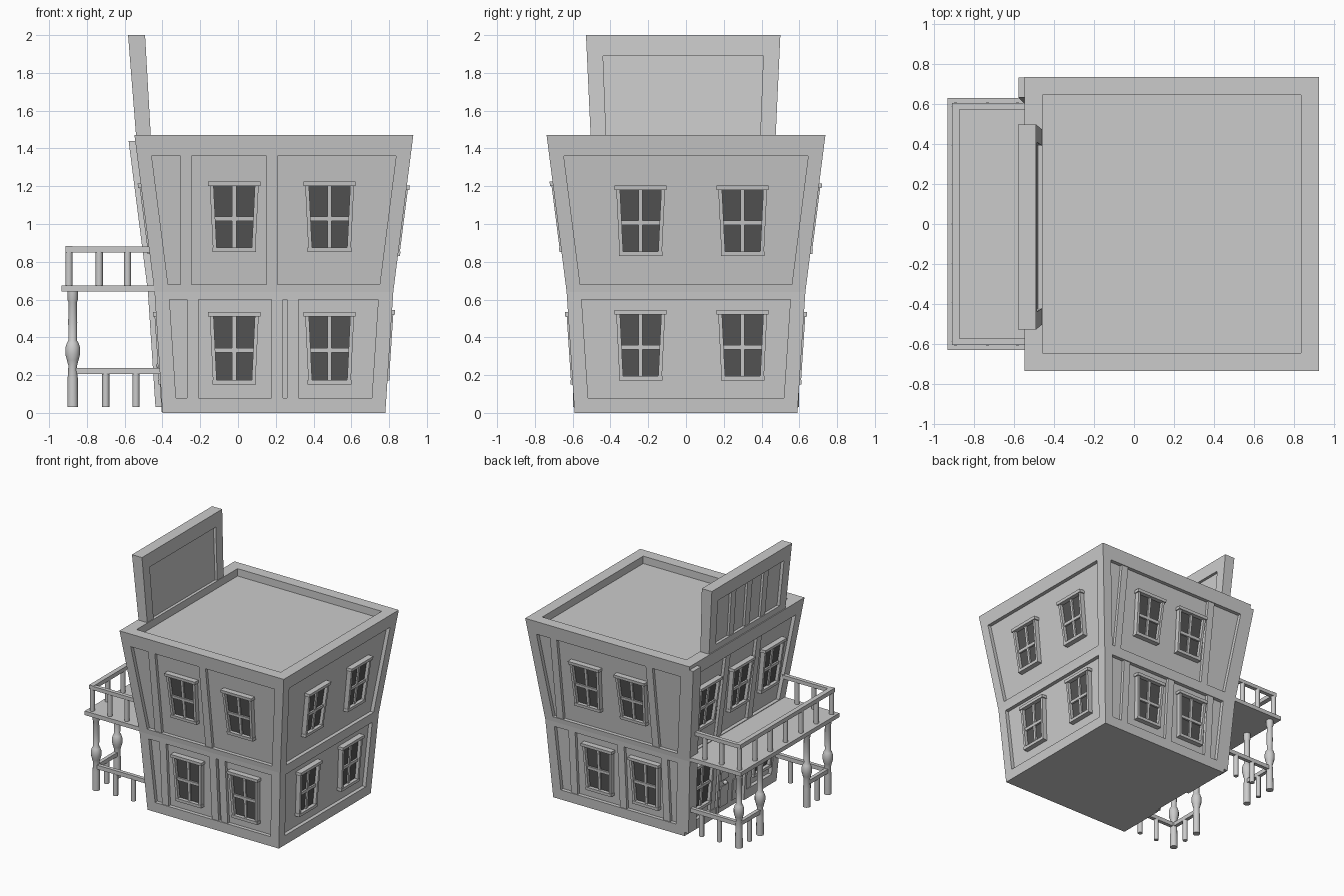
import bpy, bmesh, math
from mathutils import Vector

if "Cube" in bpy.data.objects:
    bpy.data.objects.remove(bpy.data.objects["Cube"])

CX = 0.19          # house centre in x
REC = -0.03        # depth of recessed wall panels
FRONT, RIGHT, BACK, LEFT = range(4)
NORMALS = [(0, -1), (1, 0), (0, 1), (-1, 0)]

pane_mat = bpy.data.materials.new("dark_pane")
pane_mat.diffuse_color = (0.09, 0.09, 0.09, 1)
pane_mat.use_nodes = True
pane_mat.node_tree.nodes["Principled BSDF"].inputs["Base Color"].default_value = pane_mat.diffuse_color


def half(z):
    """Half width of the flaring house at height z."""
    return 0.59 + 0.042 * z / 0.64 if z < 0.64 else 0.632 + 0.106 * (z - 0.64) / 0.83


def wall(side, u, z, d=0.0):
    """Point on a wall: u along it, z up, d outward."""
    nx, ny = NORMALS[side]
    r = half(z) + d
    return Vector((CX + nx * r - ny * u, ny * r + nx * u, z))


def finish(bm, name, mat=None, smooth=False):
    bmesh.ops.recalc_face_normals(bm, faces=bm.faces)
    me = bpy.data.meshes.new(name)
    bm.to_mesh(me)
    bm.free()
    ob = bpy.data.objects.new(name, me)
    bpy.context.collection.objects.link(ob)
    if mat:
        me.materials.append(mat)
    if smooth:
        bpy.ops.object.select_all(action='DESELECT')
        ob.select_set(True)
        bpy.context.view_layer.objects.active = ob
        bpy.ops.object.shade_smooth_by_angle(angle=math.radians(40))
    return ob


def hexa(bm, a, b):
    """Solid between two matching quads."""
    va, vb = [bm.verts.new(p) for p in a], [bm.verts.new(p) for p in b]
    bm.faces.new(va)
    bm.faces.new(vb[::-1])
    for i in range(4):
        j = (i + 1) % 4
        bm.faces.new((va[i], vb[i], vb[j], va[j]))


def slab(bm, side, quad, d0, d1):
    hexa(bm, [wall(side, u, z, d0) for u, z in quad], [wall(side, u, z, d1) for u, z in quad])


def rect(u0, u1, z0, z1):
    return [(u0, z0), (u1, z0), (u1, z1), (u0, z1)]


def box(bm, x0, x1, y0, y1, z0, z1):
    q = [(x0, y0), (x1, y0), (x1, y1), (x0, y1)]
    hexa(bm, [(x, y, z0) for x, y in q], [(x, y, z1) for x, y in q])


def lathe(bm, x, y, profile, n=12):
    rings = [[bm.verts.new((x + r * math.cos(2 * math.pi * i / n), y + r * math.sin(2 * math.pi * i / n), z))
              for i in range(n)] for r, z in profile]
    bm.faces.new(rings[0])
    bm.faces.new(rings[-1])
    for a, b in zip(rings, rings[1:]):
        for i in range(n):
            j = (i + 1) % n
            bm.faces.new((a[i], a[j], b[j], b[i]))


# House shell with recessed wall panels and sunken roof
bm = bmesh.new()
for s in range(4):
    for z0, z1, p0, p1 in [(0, 0.64, 0.08, 0.60), (0.64, 1.47, 0.68, 1.36)]:
        def loop(a, b, m, d):
            return [bm.verts.new(wall(s, k * (half(z) - m), z, d)) for k, z in ((-1, a), (1, a), (1, b), (-1, b))]
        outer, inner = loop(z0, z1, 0, 0), loop(p0, p1, 0.077, 0)
        deep = loop(p0, p1, 0.077, REC)
        for a, b in ((outer, inner), (inner, deep)):
            for i in range(4):
                j = (i + 1) % 4
                bm.faces.new((a[i], a[j], b[j], b[i]))
        bm.faces.new(deep)


def square(r, z):
    return [bm.verts.new((CX + sx * r, sy * r, z)) for sx, sy in ((-1, -1), (1, -1), (1, 1), (-1, 1))]


rim = [square(half(1.47), 1.47), square(0.6475, 1.47), square(0.6475, 1.41)]
for a, b in zip(rim, rim[1:]):
    for i in range(4):
        j = (i + 1) % 4
        bm.faces.new((a[i], a[j], b[j], b[i]))
bm.faces.new(rim[2])
bm.faces.new(square(half(0), 0))
bmesh.ops.remove_doubles(bm, verts=bm.verts, dist=0.0005)
house = finish(bm, "house_body")

# Doorway notch through the base band
bm = bmesh.new()
box(bm, -0.6, -0.372, -0.19, 0.19, -0.1, 0.095)
cutter = finish(bm, "doorway_cutter")
cutter.hide_render = True
cutter.hide_viewport = True
cut = house.modifiers.new("doorway", 'BOOLEAN')
cut.operation, cut.object, cut.solver = 'DIFFERENCE', cutter, 'EXACT'

# Vertical timber studs: side, storey, u positions
bm = bmesh.new()
studs = [(FRONT, 1, (-0.465, -0.01)), (FRONT, 0, (-0.43, 0.018, 0.1)),
         (BACK, 1, (-0.50, 0.36)), (BACK, 0, (-0.40, 0.04, 0.43)),
         (LEFT, 1, (-0.21, 0.19)), (LEFT, 0, (-0.23, 0.23))]
for side, storey, us in studs:
    z0, z1 = ((0.08, 0.60), (0.68, 1.36))[storey]
    for u in us:
        slab(bm, side, rect(u - 0.03, u + 0.03, z0, z1), REC - 0.01, -0.006)
# Proud corner board at the back of the porch side
for z0, z1 in ((0.03, 0.64), (0.64, 1.44)):
    slab(bm, LEFT, [(-half(z0), z0), (0.1 - half(z0), z0), (0.1 - half(z1), z1), (-half(z1), z1)], -0.01, 0.035)
finish(bm, "timber_studs")

# Tapered four-pane windows
frames, panes = bmesh.new(), bmesh.new()


def window(side, u, z0, z1, wb=0.112, wt=0.13):
    t, d = 0.02, 0.008
    for k in (-1, 1):
        slab(frames, side, [(u + k * wb, z0), (u + k * (wb - t), z0), (u + k * (wt - t), z1), (u + k * wt, z1)], REC - 0.01, d)
    slab(frames, side, rect(u - wb - 0.004, u + wb + 0.004, z0 - 0.004, z0 + t), REC - 0.01, d + 0.003)
    slab(frames, side, rect(u - wt - 0.008, u + wt + 0.008, z1 - t, z1 + 0.004), REC - 0.01, d + 0.008)
    zm = (z0 + z1) / 2 - 0.01
    slab(frames, side, rect(u - 0.011, u + 0.011, z0, z1), REC - 0.01, -0.006)
    slab(frames, side, rect(u - wb, u + wb, zm - 0.012, zm + 0.012), REC - 0.01, -0.004)
    slab(panes, side, [(u - wb + 0.01, z0 + 0.01), (u + wb - 0.01, z0 + 0.01),
                       (u + wt - 0.01, z1 - 0.01), (u - wt + 0.01, z1 - 0.01)], REC - 0.01, -0.018)


for side, us, z0, z1 in [(FRONT, (-0.21, 0.295), 0.155, 0.53), (FRONT, (-0.21, 0.295), 0.855, 1.22),
                         (RIGHT, (-0.24, 0.30), 0.175, 0.54), (RIGHT, (-0.24, 0.30), 0.835, 1.20),
                         (BACK, (-0.17, 0.25), 0.155, 0.53), (BACK, (-0.23, 0.18), 0.845, 1.21),
                         (LEFT, (-0.385, 0.385), 0.155, 0.53), (LEFT, (-0.42, 0, 0.40), 0.845, 1.21)]:
    for u in us:
        window(side, u, z0, z1)
finish(frames, "window_frames")
finish(panes, "window_panes", pane_mat)

# Front door with casing, raised panels and knob
bm = bmesh.new()
slab(bm, LEFT, rect(-0.17, 0.17, 0.005, 0.50), REC - 0.01, -0.018)
for k in (-1, 1):
    slab(bm, LEFT, rect(k * 0.165, k * 0.19, 0.005, 0.52), REC - 0.01, 0.004)
    for z0, z1 in ((0.05, 0.22), (0.27, 0.45)):
        slab(bm, LEFT, rect(k * 0.03, k * 0.13, z0, z1), -0.02, -0.01)
slab(bm, LEFT, rect(-0.195, 0.195, 0.495, 0.525), REC - 0.01, 0.006)
finish(bm, "porch_door")
bpy.ops.mesh.primitive_uv_sphere_add(segments=12, ring_count=8, radius=0.017, location=wall(LEFT, -0.09, 0.25, 0.0))
bpy.context.object.name = "door_knob"
bpy.ops.object.shade_smooth_by_angle()

# Leaning false-front board above the roof
bm = bmesh.new()


def lean(y, z, k):
    """Point on the board: y at its foot, k = 0 outer face to 1 inner face."""
    f = (z - 1.47) / 0.53
    return (-0.54 - 0.042 * f + k * (0.078 + 0.012 * f), (y * (1 + 0.05 * f)) - 0.015, z)


def board(y0, y1, z0, z1, k0, k1):
    q = rect(y0, y1, z0, z1)
    hexa(bm, [lean(y, z, k0) for y, z in q], [lean(y, z, k1) for y, z in q])


board(-0.45, 0.45, 1.41, 1.95, 0.3, 0.75)
for a, b in ((-0.49, -0.408), (0.408, 0.49)):
    board(a, b, 1.41, 2.0, 0, 1)
board(-0.41, 0.41, 1.89, 2.0, 0, 1)
board(-0.41, 0.41, 1.41, 1.52, 0, 0.5)
for y in (-0.2, 0.0, 0.2):
    board(y - 0.03, y + 0.03, 1.5, 1.9, 0.08, 0.5)
finish(bm, "false_front")

# Balcony floor and rails
bm = bmesh.new()
box(bm, -0.935, -0.44, -0.632, 0.632, 0.642, 0.675)
for k in (-1, 1):
    box(bm, -0.875, -0.46, *sorted((k * 0.575, k * 0.607)), 0.85, 0.88)
    box(bm, -0.875, -0.41, *sorted((k * 0.555, k * 0.585)), 0.205, 0.238)
    box(bm, -0.89, -0.86, *sorted((k * 0.30, k * 0.585)), 0.205, 0.238)
box(bm, -0.913, -0.875, -0.607, 0.607, 0.85, 0.883)
finish(bm, "balcony_floor_and_rails")

# Balusters
bm = bmesh.new()
for k in (-1, 1):
    for x in (-0.735, -0.585):
        lathe(bm, x, k * 0.591, [(0.019, 0.67), (0.019, 0.855)], 10)
    for x in (-0.70, -0.54):
        lathe(bm, x, k * 0.57, [(0.019, 0.03), (0.019, 0.21)], 10)
    lathe(bm, -0.875, k * 0.435, [(0.019, 0.03), (0.019, 0.21)], 10)
for i in range(7):
    lathe(bm, -0.895, -0.591 + i * 0.197, [(0.019, 0.67), (0.019, 0.855)], 10)
finish(bm, "balusters", smooth=True)

# Turned porch columns
bm = bmesh.new()
profile = [(0.029, 0.03), (0.027, 0.18), (0.023, 0.25), (0.031, 0.28), (0.039, 0.31), (0.039, 0.345),
           (0.031, 0.37), (0.022, 0.385), (0.024, 0.48), (0.022, 0.585), (0.028, 0.60), (0.028, 0.65)]
for y in (-0.57, -0.30, 0.30, 0.57):
    lathe(bm, -0.875, y, profile)
finish(bm, "porch_columns", smooth=True)
